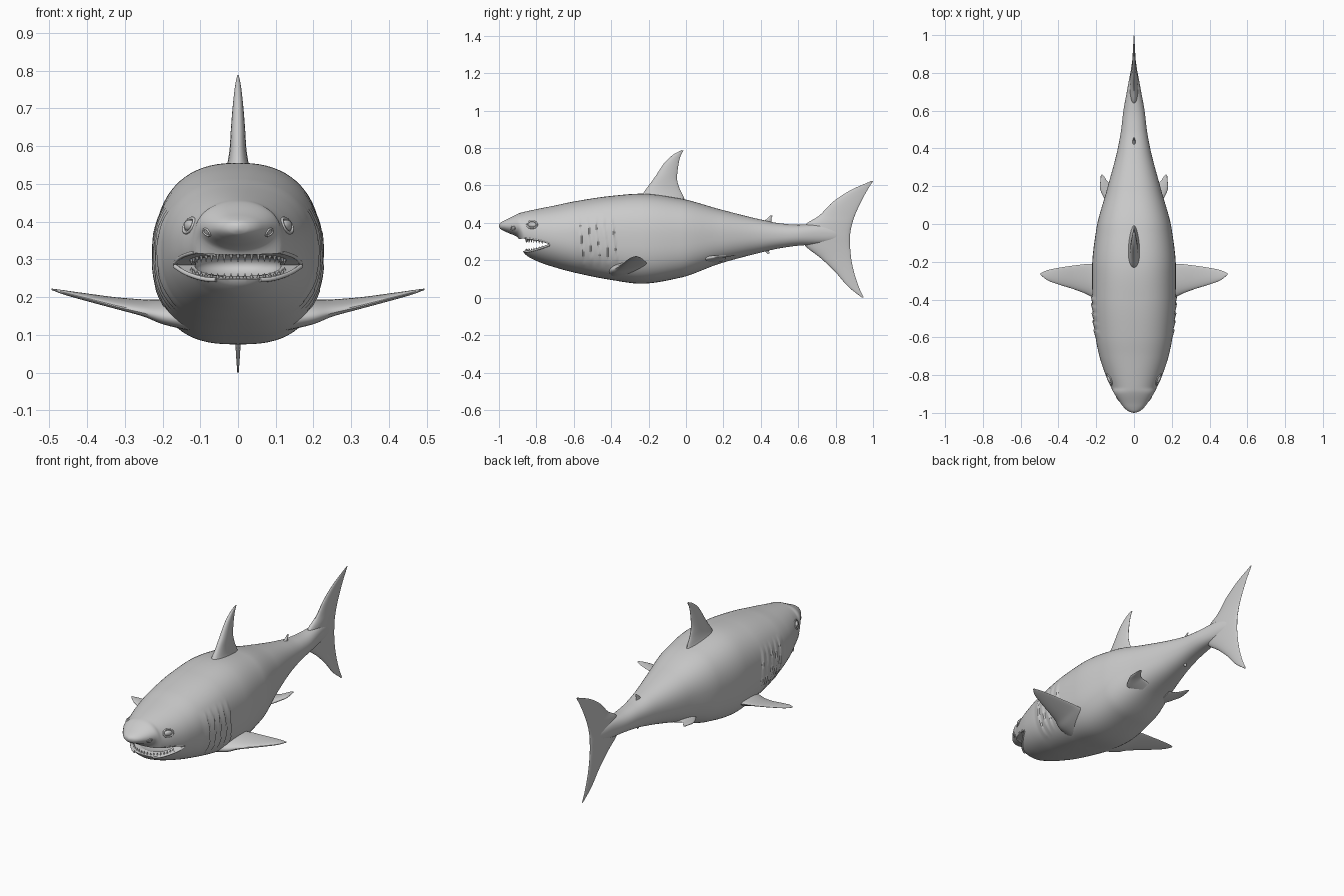
import bpy, bmesh, math
from mathutils import Vector

if "Cube" in bpy.data.objects:
    bpy.data.objects.remove(bpy.data.objects["Cube"])

# body stations: y, half width, top z, bottom z
BODY = [(-1, .004, .390, .380), (-.993, .026, .400, .368), (-.975, .050, .411, .357),
        (-.95, .070, .423, .346), (-.90, .103, .448, .323), (-.885, .112, .454, .295),
        (-.865, .121, .459, .237), (-.80, .150, .473, .197), (-.70, .183, .493, .162),
        (-.60, .203, .514, .135), (-.40, .220, .544, .095), (-.24, .222, .556, .075),
        (-.03, .200, .530, .107), (.18, .144, .473, .182), (.395, .087, .419, .240),
        (.50, .068, .398, .264), (.60, .056, .390, .278), (.70, .038, .392, .285),
        (.80, .019, .375, .300), (.86, .004, .350, .325)]


def interp(rows, t):
    """Smooth, non-overshooting interpolation; column 0 is the key."""
    i = max(k for k in range(len(rows) - 1) if rows[k][0] <= t or k == 0)
    h = rows[i + 1][0] - rows[i][0]
    s = min(1, max(0, (t - rows[i][0]) / h))

    def slope(k, c):
        return (rows[k + 1][c] - rows[k][c]) / (rows[k + 1][0] - rows[k][0])

    def tangent(k, c):
        if k == 0 or k == len(rows) - 1:
            return slope(min(k, len(rows) - 2), c)
        a, b = slope(k - 1, c), slope(k, c)
        return 0 if a * b <= 0 else 2 * a * b / (a + b)

    return [rows[i][c] * (2*s**3 - 3*s*s + 1) + rows[i + 1][c] * (3*s*s - 2*s**3)
            + h * tangent(i, c) * (s**3 - 2*s*s + s) + h * tangent(i + 1, c) * (s**3 - s*s)
            for c in range(1, len(rows[0]))]


def exponents(y):
    k = min(1, max(0, (y + .8) / .4)) * min(1, max(.3, 1 - y / .5))
    return 2.15 + .25 * k, 2.0 + .7 * k


def surf_x(y, z):
    """Half width of the body surface at a given y and z."""
    hw, top, bot = interp(BODY, y)
    n = exponents(y)[0 if z > (top + bot) / 2 else 1]
    rel = min(1, abs(z - (top + bot) / 2) / ((top - bot) / 2))
    return hw * (1 - rel ** n) ** (1 / n)


def make_object(name, bm, mirror=False):
    bmesh.ops.recalc_face_normals(bm, faces=bm.faces)
    me = bpy.data.meshes.new(name)
    bm.to_mesh(me)
    bm.free()
    ob = bpy.data.objects.new(name, me)
    bpy.context.collection.objects.link(ob)
    if mirror:
        ob.modifiers.new("mirror", 'MIRROR').use_mirror_merge = False
    return ob


def loft(name, rings, mirror=False):
    bm = bmesh.new()
    vs = [[bm.verts.new(p) for p in r] for r in rings]
    n = len(vs[0])
    for a, b in zip(vs, vs[1:]):
        for j in range(n):
            bm.faces.new((a[j], a[(j + 1) % n], b[(j + 1) % n], b[j]))
    bm.faces.new(vs[0])
    bm.faces.new(vs[-1])
    return make_object(name, bm, mirror)


def fin(name, rows, normal, mirror=False):
    """rows: leading point xyz, trailing point xyz, half thickness."""
    keyed = [(i, *r) for i, r in enumerate(rows)]
    nrm, rings, steps = Vector(normal).normalized(), [], 6 * (len(rows) - 1)
    for k in range(steps + 1):
        v = interp(keyed, k / 6)
        le, te, t = Vector(v[:3]), Vector(v[3:6]), v[6]
        ring = []
        for j in range(28):
            a = 2 * math.pi * j / 28
            c = (1 - math.cos(a)) / 2
            ring.append(le.lerp(te, c) + nrm * t * math.sin(a) * (1.25 - .6 * c))
        rings.append(ring)
    return loft(name, rings, mirror)


def mid_fin(name, rows):
    """Fin in the centre plane: rows of leading y z, trailing y z, half thickness."""
    return fin(name, [(0, a, b, 0, c, d, t) for a, b, c, d, t in rows], (1, 0, 0))


def tubes(name, pts, r, cyclic=False):
    """A thin tube on each side of the body."""
    cu = bpy.data.curves.new(name, 'CURVE')
    cu.dimensions, cu.bevel_depth, cu.bevel_resolution = '3D', r, 2
    cu.use_fill_caps = True
    for sx in (1, -1):
        sp = cu.splines.new('POLY')
        sp.points.add(len(pts) - 1)
        for p, (x, y, z) in zip(sp.points, pts):
            p.co = (sx * x, y, z, 1)
        sp.use_cyclic_u = cyclic
    bpy.context.collection.objects.link(bpy.data.objects.new(name, cu))


# body with stepped gill slits pressed into the flanks
rings = []
for i in range(221):
    y = -1 + 1.86 * (i / 220) ** 1.2
    hw, top, bot = interp(BODY, y)
    mid, h = (top + bot) / 2, (top - bot) / 2
    nt, nb = exponents(y)
    ring = []
    for j in range(72):
        c, s = math.cos(2 * math.pi * j / 72), math.sin(2 * math.pi * j / 72)
        e = 2 / (nt if s > 0 else nb)
        x = hw * math.copysign(abs(c) ** e, c)
        z = mid + h * math.copysign(abs(s) ** e, s)
        g = (y + .1 * (z - .3) + .60) / .044
        if 0 < g < 5 and .17 < z < .43:
            x += math.copysign(.009 * (g % 1) * math.sin((z - .17) / .26 * math.pi) ** .5, c)
        ring.append((x, y, z))
    rings.append(ring)
body = loft("body", rings)

# mouth opening: wedge cut plus a rounded cavity
wedge = [(-.725, .286), (-.78, .303), (-.87, .317), (-.92, .308),
         (-.92, .246), (-.86, .249), (-.80, .261)]
cut1 = loft("mouth_cutter", [[(x, y, z) for y, z in wedge] for x in (-.3, .3)])
bm = bmesh.new()
bmesh.ops.create_uvsphere(bm, u_segments=32, v_segments=16, radius=1)
bmesh.ops.scale(bm, verts=bm.verts, vec=(.115, .115, .042))
bmesh.ops.translate(bm, verts=bm.verts, vec=(0, -.742, .285))
cut2 = make_object("throat_cutter", bm)
bpy.context.view_layer.objects.active = body
for cutter in (cut1, cut2):
    cutter.hide_render = True
    m = body.modifiers.new("mouth", 'BOOLEAN')
    m.operation, m.solver, m.object = 'DIFFERENCE', 'EXACT', cutter
    bpy.ops.object.modifier_apply(modifier=m.name)
    bpy.data.objects.remove(cutter)

# fins
mid_fin("dorsal_fin", [(-.25, .52, .0, .50, .045), (-.225, .565, -.015, .545, .028),
                       (-.195, .605, -.035, .585, .022), (-.163, .65, -.048, .64, .019),
                       (-.11, .727, -.042, .70, .013), (-.06, .77, -.03, .755, .007),
                       (-.022, .789, -.014, .786, .002)])
mid_fin("tail_fin", [(.94, .001, .95, .001, .002), (.866, .06, .925, .055, .006),
                     (.797, .139, .896, .145, .010), (.717, .214, .882, .22, .015),
                     (.64, .275, .877, .285, .021), (.60, .335, .878, .34, .025),
                     (.64, .392, .890, .40, .021), (.71, .437, .903, .44, .015),
                     (.785, .512, .932, .505, .010), (.877, .573, .962, .562, .006),
                     (.99, .624, 1.0, .624, .002)])
mid_fin("second_dorsal_fin", [(.39, .39, .46, .385, .012), (.43, .42, .456, .415, .007),
                              (.452, .44, .462, .438, .002)])
mid_fin("anal_fin", [(.39, .27, .45, .28, .012), (.42, .25, .444, .255, .007),
                     (.437, .234, .447, .236, .002)])
fin("pectoral_fin", [(.12, -.42, .135, .12, -.20, .18, .04), (.20, -.40, .145, .20, -.21, .185, .028),
                     (.25, -.372, .158, .25, -.212, .19, .018), (.32, -.345, .174, .32, -.22, .197, .012),
                     (.40, -.32, .195, .40, -.232, .207, .009), (.46, -.297, .211, .46, -.245, .215, .006),
                     (.494, -.27, .221, .494, -.26, .221, .002)], (0, -.3, 1), True)
fin("pelvic_fin", [(.07, .06, .20, .07, .21, .205, .022), (.125, .09, .208, .115, .21, .215, .014),
                   (.16, .14, .216, .14, .225, .222, .009), (.18, .195, .222, .157, .25, .226, .006),
                   (.176, .255, .226, .170, .264, .227, .002)], (-.2, -.1, 1), True)

# eyes with lids, nostrils
bm = bmesh.new()
bmesh.ops.create_uvsphere(bm, u_segments=24, v_segments=12, radius=1)
bmesh.ops.scale(bm, verts=bm.verts, vec=(.012, .022, .015))
eye = make_object("eye", bm)
for v in eye.data.vertices:
    v.co.x += surf_x(-.823 + v.co.y, .39) - .002
    v.co += Vector((0, -.823, .39))
eye.modifiers.new("mirror", 'MIRROR').use_mirror_merge = False


def surface_ring(y0, z0, ry, rz):
    pts = []
    for k in range(24):
        a = 2 * math.pi * k / 24
        y, z = y0 + ry * math.cos(a), z0 + rz * math.sin(a)
        pts.append((surf_x(y, z), y, z))
    return pts


tubes("eyelid", surface_ring(-.823, .39, .027, .019), .0045, True)
tubes("nostril", surface_ring(-.925, .372, .011, .009), .003, True)

# lips along both edges of the mouth
ys = [-.862 + .134 * k / 16 for k in range(17)]
LOW = [(-.87, .249), (-.86, .249), (-.80, .261), (-.725, .286)]
UP = [(-.88, .318), (-.87, .317), (-.78, .303), (-.725, .286)]
tubes("lower_lip", [(surf_x(y, interp(LOW, y)[0]) - .003, y, interp(LOW, y)[0] - .003) for y in ys], .006)
tubes("upper_lip", [(surf_x(y, interp(UP, y)[0]) - .003, y, interp(UP, y)[0] + .003) for y in ys], .005)

# two rows of pointed teeth
for name, edge, sign, size, count in (("upper_teeth", UP, -1, .024, 19), ("lower_teeth", LOW, 1, .016, 19)):
    bm = bmesh.new()
    for k in range(count):
        a = -1.3 + 2.6 * k / (count - 1)
        x, y = .128 * math.sin(a), -.738 - .117 * math.cos(a)
        z, ln = interp(edge, y)[0], size * (1 - .35 * abs(a) / 1.3)
        base = [bm.verts.new((x + .0075 * math.cos(q * math.pi / 3), y + .0075 * math.sin(q * math.pi / 3),
                              z - sign * .006)) for q in range(6)]
        tip = bm.verts.new((x, y, z + sign * ln))
        bm.faces.new(base)
        for q in range(6):
            bm.faces.new((base[q], base[(q + 1) % 6], tip))
    make_object(name, bm)

# smooth shading
for ob in [o for o in bpy.data.objects if o.type == 'MESH']:
    bpy.ops.object.select_all(action='DESELECT')
    ob.select_set(True)
    bpy.context.view_layer.objects.active = ob
    bpy.ops.object.shade_smooth_by_angle(angle=math.radians(35))
